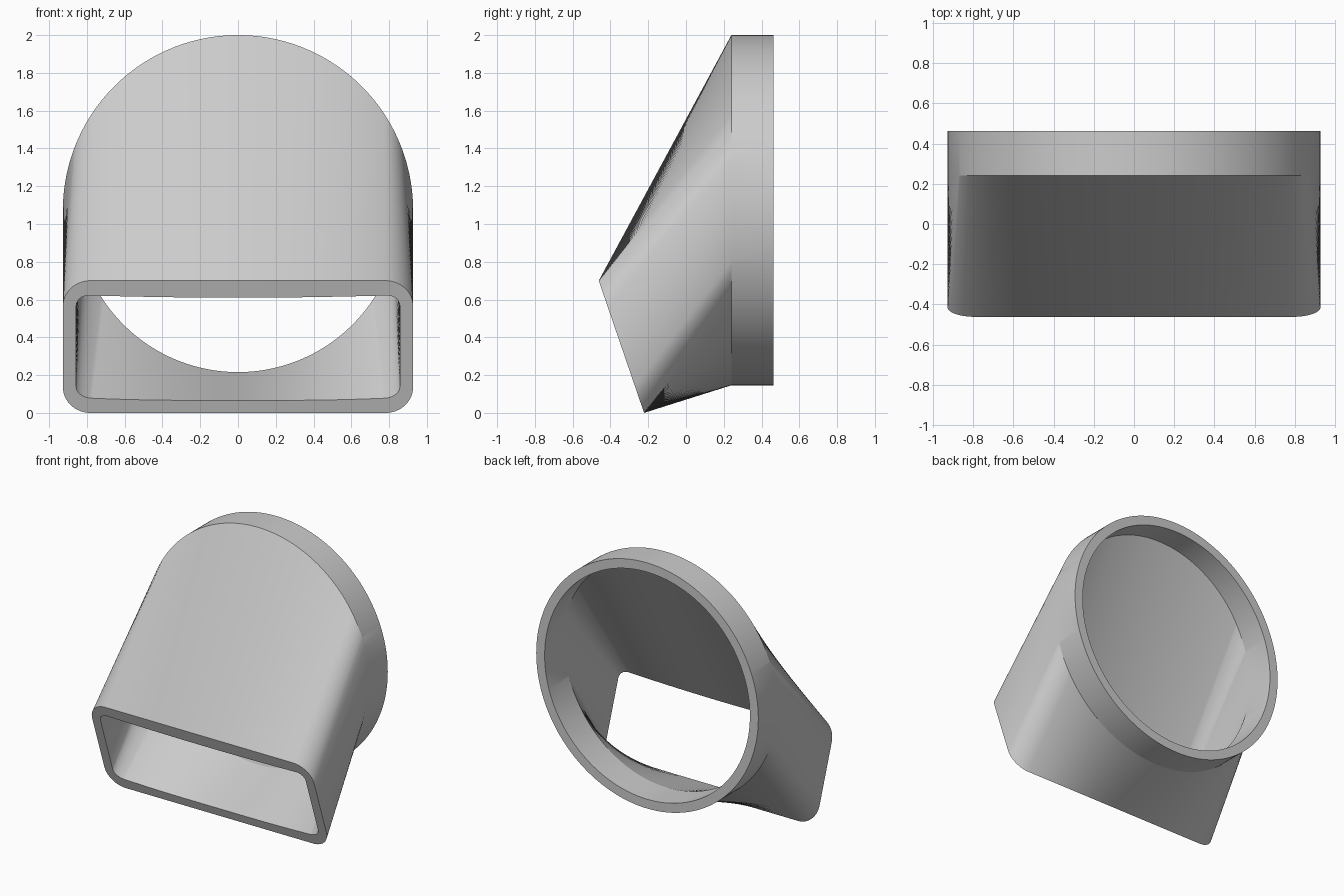
import bpy, bmesh, math
from mathutils import Vector

cube = bpy.data.objects.get("Cube")
if cube:
    bpy.data.objects.remove(cube)

grey = bpy.data.materials.new("light grey plastic")
grey.use_nodes = True
colour = (0.6, 0.6, 0.6, 1)
grey.diffuse_color = colour
grey.node_tree.nodes["Principled BSDF"].inputs["Base Color"].default_value = colour

WALL = 0.07
RADIUS, AXIS_Z = 0.927, 1.073
COLLAR_FRONT, COLLAR_BACK = 0.24, 0.462
LIP_BOTTOM, LIP_TOP = Vector((0, -0.222, 0)), Vector((0, -0.462, 0.70))
CORNER = 0.145
STEPS = 480

RIGHT = Vector((1, 0, 0))
LIP_UP = (LIP_TOP - LIP_BOTTOM).normalized()
LIP_MIDDLE = (LIP_TOP + LIP_BOTTOM) / 2
STRAIGHT_W = RADIUS - CORNER
STRAIGHT_H = (LIP_TOP - LIP_BOTTOM).length / 2 - CORNER


def lip_point(angle):
    """Point on the rounded mouth and its in-plane outward direction and tangent,
    spaced evenly along the outline."""
    c, s = math.cos(angle), math.sin(angle)
    arc = CORNER * math.pi / 2
    quarter = math.atan2(abs(s), abs(c)) / (math.pi / 2)
    along = quarter * (STRAIGHT_W + STRAIGHT_H + arc)
    # Side edge, then corner arc, then top or bottom edge
    turn = min(max((along - STRAIGHT_H) / CORNER, 0), math.pi / 2)
    x = STRAIGHT_W - max(along - STRAIGHT_H - arc, 0) + CORNER * math.cos(turn)
    v = min(along, STRAIGHT_H) + CORNER * math.sin(turn)
    sx, sv = math.copysign(1, c), math.copysign(1, s)
    nx, nv = sx * math.cos(turn), sv * math.sin(turn)
    point = LIP_MIDDLE + RIGHT * x * sx + LIP_UP * v * sv
    return point, RIGHT * nx + LIP_UP * nv, LIP_UP * nx - RIGHT * nv


def skin_normal(tangent, ruling, outward):
    normal = tangent.cross(ruling).normalized()
    return normal if normal.dot(outward) > 0 else -normal


def bridge(bm, a, b):
    for i in range(len(a)):
        j = (i + 1) % len(a)
        bm.faces.new((a[i], a[j], b[j], b[i]))


bm = bmesh.new()
outlines = [[] for _ in range(6)]
for i in range(STEPS):
    angle = math.tau * i / STEPS
    radial = Vector((math.cos(angle), 0, math.sin(angle)))
    around = Vector((-math.sin(angle), 0, math.cos(angle)))

    def on_collar(radius, y):
        return radial * radius + Vector((0, y, AXIS_Z))

    lip, lip_out, lip_tangent = lip_point(angle)
    bend = on_collar(RADIUS, COLLAR_FRONT)
    ruling = bend - lip

    # Inner skin keeps an even wall, mitred at the lip and at the bend
    lip_normal = skin_normal(lip_tangent, ruling, lip_out)
    inner_lip = lip - lip_out * (WALL / lip_normal.dot(lip_out))
    bend_normal = skin_normal(around, ruling, radial)
    mitre = WALL * math.tan(math.asin(-bend_normal.y) / 2)

    section = (lip, bend, on_collar(RADIUS, COLLAR_BACK),
               on_collar(RADIUS - WALL, COLLAR_BACK),
               on_collar(RADIUS - WALL, COLLAR_FRONT + mitre), inner_lip)
    for outline, point in zip(outlines, section):
        outline.append(bm.verts.new(point))

# Outer taper, collar, back rim, inner collar, inner taper and lip
for k in range(len(outlines)):
    bridge(bm, outlines[k], outlines[(k + 1) % len(outlines)])
bmesh.ops.recalc_face_normals(bm, faces=bm.faces)

mesh = bpy.data.meshes.new("duct_adapter")
bm.to_mesh(mesh)
bm.free()
mesh.materials.append(grey)
duct = bpy.data.objects.new("duct_adapter", mesh)
bpy.context.collection.objects.link(duct)

bpy.ops.object.select_all(action="DESELECT")
duct.select_set(True)
bpy.context.view_layer.objects.active = duct
bpy.ops.object.shade_smooth_by_angle(angle=math.radians(16))
